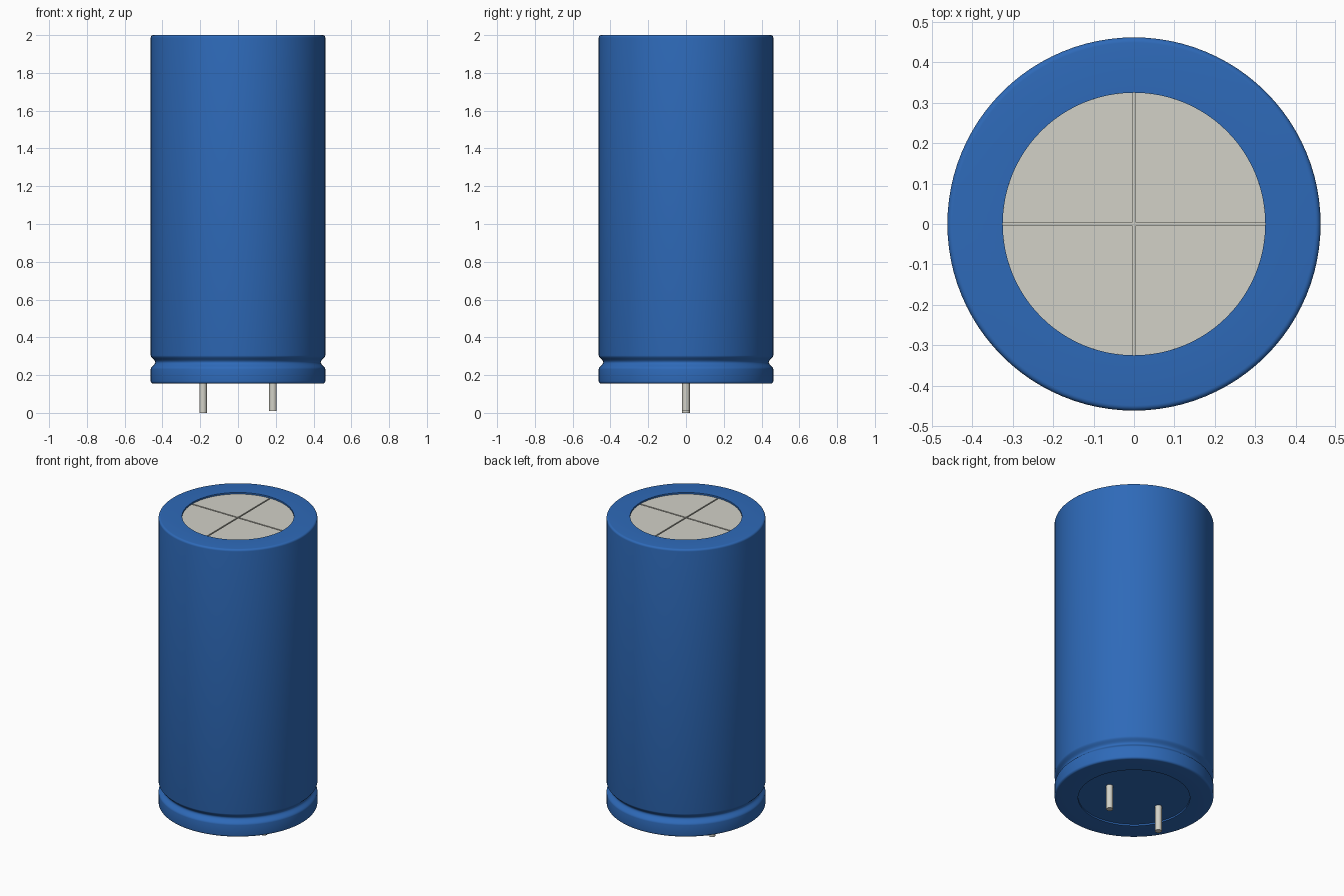
import bpy
import bmesh
import math

cube = bpy.data.objects.get("Cube")
if cube:
    bpy.data.objects.remove(cube, do_unlink=True)

SEG = 96
R = 0.462          # sleeve radius
R_IN = 0.325       # radius of the opening at each end
BASE, TOP = 0.155, 2.0


def srgb(*c):
    return [v / 12.92 if v <= 0.04045 else ((v + 0.055) / 1.055) ** 2.4 for v in c]


def material(name, color):
    m = bpy.data.materials.new(name)
    m.use_nodes = True
    rgba = (*color, 1.0)
    m.diffuse_color = rgba
    m.node_tree.nodes["Principled BSDF"].inputs["Base Color"].default_value = rgba
    return m


blue = material("blue sleeve", srgb(0.18, 0.415, 0.725))
metal = material("light grey metal", srgb(0.824, 0.82, 0.781))


def finish(bm, name, mat):
    bmesh.ops.recalc_face_normals(bm, faces=bm.faces)
    mesh = bpy.data.meshes.new(name)
    bm.to_mesh(mesh)
    bm.free()
    mesh.materials.append(mat)
    ob = bpy.data.objects.new(name, mesh)
    bpy.context.collection.objects.link(ob)
    bpy.ops.object.select_all(action="DESELECT")
    ob.select_set(True)
    bpy.context.view_layer.objects.active = ob
    bpy.ops.object.shade_smooth_by_angle(angle=math.radians(35))
    return ob


def lathe(name, profile, mat):
    """Spin a radius/height profile around the z axis."""
    bm = bmesh.new()
    verts = [bm.verts.new((r, 0, z)) for r, z in profile]
    edges = [bm.edges.new(pair) for pair in zip(verts, verts[1:])]
    bmesh.ops.spin(bm, geom=verts + edges, axis=(0, 0, 1), cent=(0, 0, 0),
                   angle=math.tau, steps=SEG)
    bmesh.ops.remove_doubles(bm, verts=bm.verts, dist=1e-5)
    return finish(bm, name, mat)


def arc(cr, cz, rad, a0, a1, n=5):
    """Rounded piece of a profile, angles in degrees."""
    steps = [math.radians(a0 + (a1 - a0) * i / n) for i in range(n + 1)]
    return [(cr + rad * math.cos(a), cz + rad * math.sin(a)) for a in steps]


# Sleeve: recessed underside, crimp groove, rounded rims, recessed top
F = 0.013
groove = [(R - 0.024 * (0.5 - 0.5 * math.cos(math.tau * i / 14)),
           0.232 + 0.072 * i / 14) for i in range(15)]
profile = ([(0, BASE + 0.01), (R_IN - 0.03, BASE + 0.01), (R_IN - 0.03 + 0.03, BASE + 0.01),
            (R_IN, BASE)]
           + arc(R - F, BASE + F, F, -90, 0)
           + groove
           + arc(R - F, TOP - F, F, 0, 90)
           + [(R_IN, TOP), (R_IN, TOP - 0.025), (0, TOP - 0.025)])
lathe("sleeve", profile, blue)

# Top of the can: a floor disc and four quarter plates leaving a cross groove
lathe("vent_floor", [(0, TOP - 0.02), (R_IN, TOP - 0.02)], metal)
GAP = 0.004
bm = bmesh.new()
a = math.asin(GAP / R_IN)
for q in range(4):
    turn = q * math.pi / 2
    pts = [(GAP, GAP)]
    for i in range(SEG // 4 + 1):
        t = a + (math.pi / 2 - 2 * a) * i / (SEG // 4)
        pts.append((R_IN * math.cos(t), R_IN * math.sin(t)))
    c, s = math.cos(turn), math.sin(turn)
    face = bm.faces.new([bm.verts.new((x * c - y * s, x * s + y * c, TOP - 0.02))
                         for x, y in pts])
    out = bmesh.ops.extrude_face_region(bm, geom=[face])
    top_verts = [v for v in out["geom"] if isinstance(v, bmesh.types.BMVert)]
    bmesh.ops.translate(bm, verts=top_verts, vec=(0, 0, 0.01))
finish(bm, "vent_plates", metal)

# Two lead pins, the left one slightly shorter
for name, x, low in (("right_pin", -0.185, 0.0), ("left_pin", 0.185, 0.01)):
    pin = lathe(name, [(0, low), (0.02, low), (0.02, BASE + 0.02), (0, BASE + 0.02)], metal)
    pin.location.x = x
